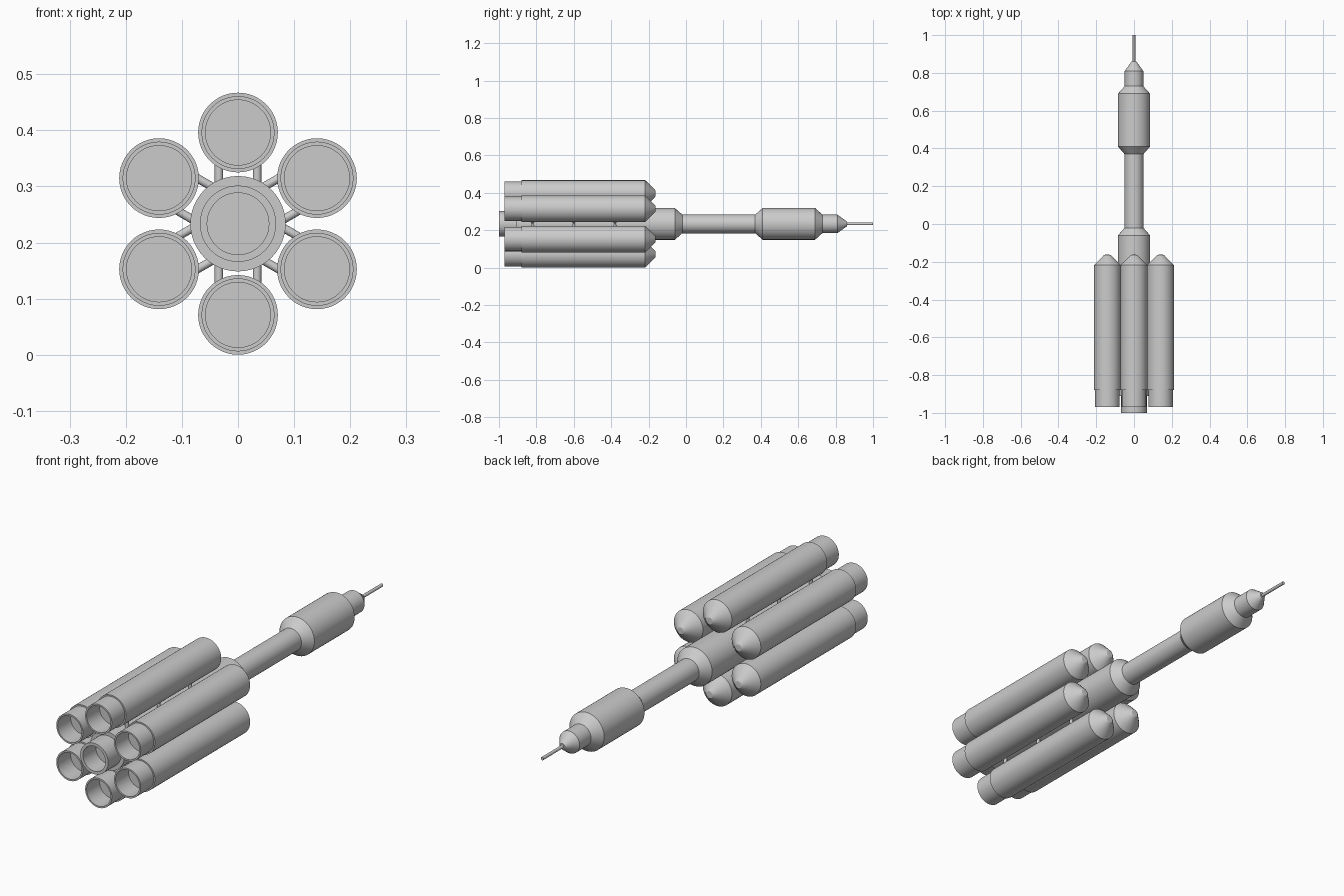
import bpy, bmesh
from math import sin, cos, pi, radians
from mathutils import Vector

if "Cube" in bpy.data.objects:
    bpy.data.objects.remove(bpy.data.objects["Cube"])

CZ = 0.2335     # height of the rocket axis
RING = 0.1625   # distance of booster axes from the core axis


def finish(name, bm):
    bmesh.ops.recalc_face_normals(bm, faces=bm.faces)
    mesh = bpy.data.meshes.new(name)
    bm.to_mesh(mesh)
    bm.free()
    ob = bpy.data.objects.new(name, mesh)
    bpy.context.collection.objects.link(ob)
    bpy.ops.object.select_all(action='DESELECT')
    ob.select_set(True)
    bpy.context.view_layer.objects.active = ob
    bpy.ops.object.shade_smooth_by_angle(angle=radians(25))
    return ob


def lathe(name, profile, x, z, sides=48):
    """Revolve (radius, y) points around an axis parallel to y."""
    bm = bmesh.new()
    rings = []
    for r, y in profile:
        if r == 0:
            rings.append([bm.verts.new((x, y, z))] * sides)
        else:
            rings.append([bm.verts.new((x + r * cos(2 * pi * i / sides), y,
                                        z + r * sin(2 * pi * i / sides)))
                          for i in range(sides)])
    for a, b in zip(rings, rings[1:]):
        for i in range(sides):
            j = (i + 1) % sides
            bm.faces.new(list(dict.fromkeys((a[i], a[j], b[j], b[i]))))
    return finish(name, bm)


# Core stage, upper tube and payload fairing, with hollow nozzle at the rear
lathe("core_body", [
    (0, -0.91), (0.055, -0.91), (0.055, -1.0), (0.068, -1.0), (0.068, -0.91),
    (0.085, -0.91), (0.085, -0.06), (0.05, -0.02), (0.05, 0.37),
    (0.085, 0.41), (0.085, 0.69), (0.049, 0.73), (0.049, 0.81),
    (0.013, 0.86), (0, 0.86)], 0, CZ)

# Nose spike
lathe("nose_spike", [(0, 0.85), (0.007, 0.85), (0.007, 1.0), (0, 1.0)], 0, CZ, 16)

# Six boosters with hollow nozzles and conical noses
booster_profile = [
    (0, -0.88), (0.058, -0.88), (0.058, -0.97), (0.065, -0.97), (0.065, -0.88),
    (0.071, -0.88), (0.071, -0.218), (0.022, -0.168), (0.015, -0.163), (0, -0.162)]
for k in range(6):
    a = radians(30 + 60 * k)
    out = Vector((cos(a), 0, sin(a)))
    side = Vector((-sin(a), 0, cos(a)))
    lathe(f"booster_{k + 1}", booster_profile, out.x * RING, CZ + out.z * RING)

    # Paired struts joining the booster to the core at three stations
    bm = bmesh.new()
    turn = Vector((0, 0, 1)).rotation_difference(out).to_matrix().to_4x4()
    for y in (-0.82, -0.60, -0.38):
        for s in (-1, 1):
            m = turn.copy()
            m.translation = Vector((0, y, CZ)) + out * 0.09 + side * 0.034 * s
            bmesh.ops.create_cone(bm, cap_ends=True, segments=16, radius1=0.0075,
                                  radius2=0.0075, depth=0.045, matrix=m)
    finish(f"booster_struts_{k + 1}", bm)
